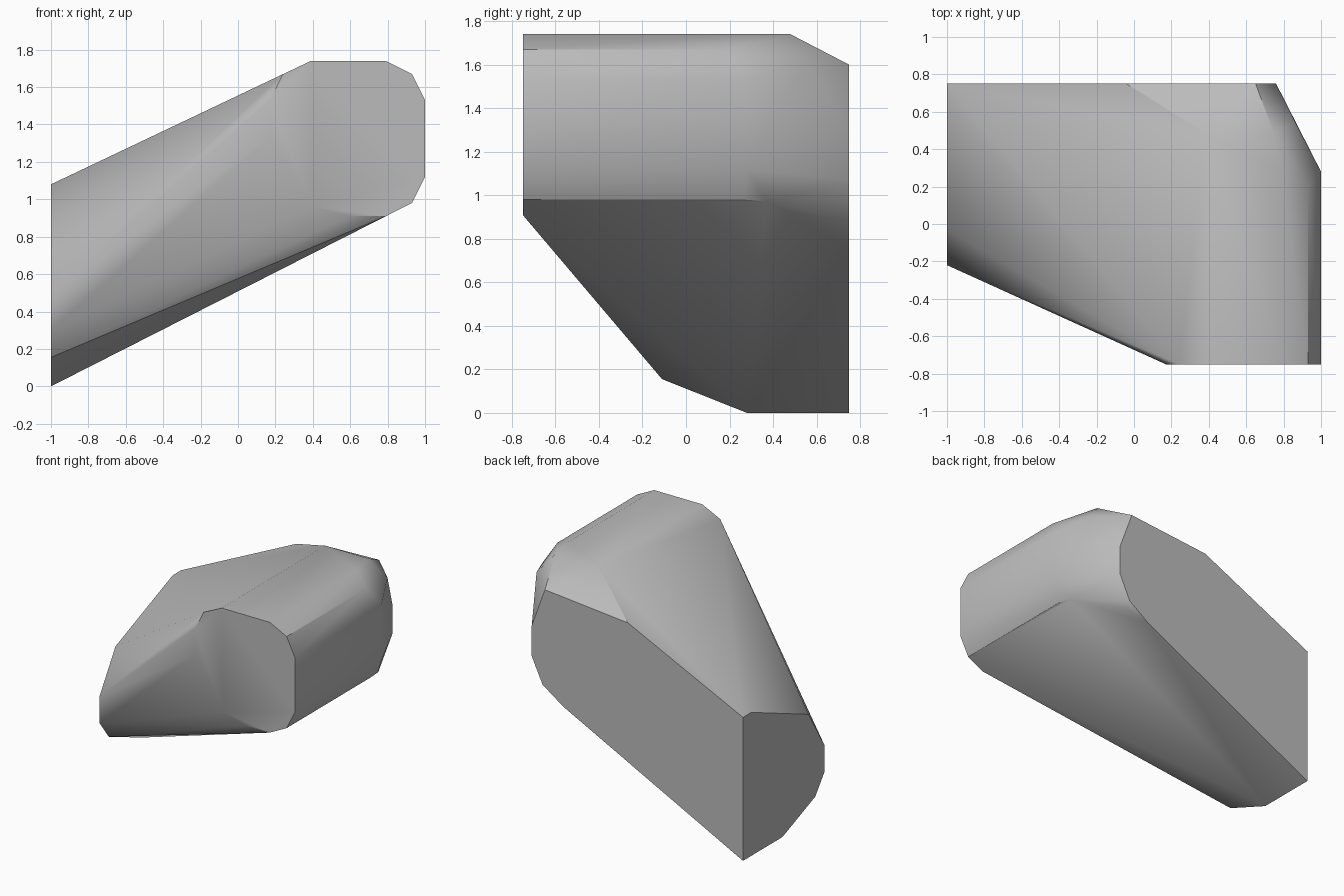
import bpy
import bmesh
import math

cube = bpy.data.objects.get("Cube")
if cube:
    bpy.data.objects.remove(cube, do_unlink=True)


def flat_material(name, colour):
    mat = bpy.data.materials.new(name)
    mat.use_nodes = True
    mat.diffuse_color = colour
    mat.node_tree.nodes["Principled BSDF"].inputs["Base Color"].default_value = colour
    return mat


def convex_body(name, points, material):
    """Wrap a smooth-shaded convex skin around the given outline points."""
    bm = bmesh.new()
    for point in points:
        bm.verts.new(point)
    bmesh.ops.convex_hull(bm, input=bm.verts[:])
    loose = [v for v in bm.verts if not v.link_faces]
    bmesh.ops.delete(bm, geom=loose, context="VERTS")
    bmesh.ops.dissolve_limit(bm, angle_limit=math.radians(1.0),
                             verts=bm.verts[:], edges=bm.edges[:])
    bmesh.ops.recalc_face_normals(bm, faces=bm.faces[:])
    mesh = bpy.data.meshes.new(name)
    bm.to_mesh(mesh)
    bm.free()
    mesh.materials.append(material)
    obj = bpy.data.objects.new(name, mesh)
    bpy.context.collection.objects.link(obj)
    bpy.context.view_layer.objects.active = obj
    obj.select_set(True)
    bpy.ops.object.shade_smooth_by_angle(angle=math.radians(30))
    return obj


HALF_DEPTH = 0.75
TOP = 1.74


def under_slope(x):
    """Height of the inclined underside at a given x."""
    return 0.508 * (x + 1)


def upper_slope(x):
    """Height of the inclined upper face at a given x."""
    return 1.08 + 0.475 * (x + 1)


# Front cap: rounded outline in (x, z)
front_cap = [(0.24, upper_slope(0.24)), (0.39, TOP), (0.79, TOP),
             (0.93, 1.67), (1, 1.53), (1, 1.12), (0.93, under_slope(0.93)),
             (0.79, under_slope(0.79)), (0.6, 0.91), (0.4, 0.96),
             (0.17, 1.33), (0.17, 1.53)]

# Back cap: long slanted outline in (x, z)
back_cap = [(-1, upper_slope(-1)), (-0.04, upper_slope(-0.04)), (0.65, 1.6),
            (0.76, 1.3), (0.76, 1.07), (0.67, 0.88),
            (0.5, under_slope(0.5)), (-1, 0)]

# Low end cap: outline in (y, z)
end_cap = [(0.65, upper_slope(-1)), (-0.03, 0.805), (-0.22, 0.5),
           (-0.22, 0.3), (-0.11, 0.155), (0.28, 0)]

# Chamfered corner where the tall side turns to the back
corner = [(0.39, 0.48, TOP), (0.75, 0.48, TOP), (0.79, 0.28, TOP),
          (0.93, 0.2, 1.67), (1, 0.28, 1.53), (1, 0.28, 1.12),
          (0.93, 0.27, under_slope(0.93)), (0.91, 0.37, under_slope(0.91)),
          (0.66, 0.7, under_slope(0.66)), (0.86, 0.55, 1.6)]

points = [(x, -HALF_DEPTH, z) for x, z in front_cap]
points += [(x, HALF_DEPTH, z) for x, z in back_cap]
points += [(-1, y, z) for y, z in end_cap]
points += corner

grey = flat_material("plain grey", (0.5, 0.5, 0.5, 1))
convex_body("chamfered_wedge_block", points, grey)
